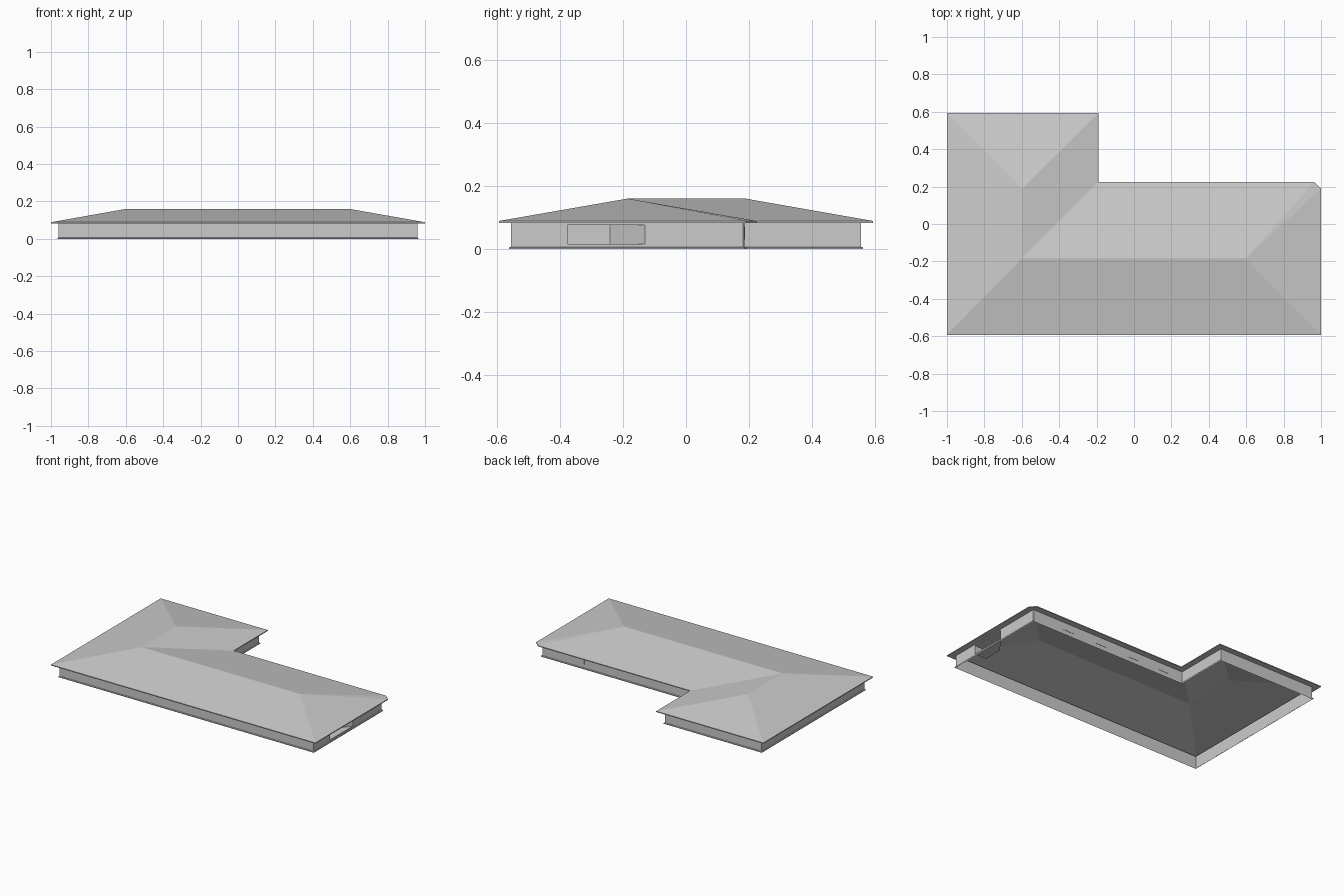
import bpy

if "Cube" in bpy.data.objects:
    bpy.data.objects.remove(bpy.data.objects["Cube"])

EAVE, FASCIA, RIDGE = 0.089, 0.083, 0.16


def make(name, verts, faces):
    mesh = bpy.data.meshes.new(name)
    mesh.from_pydata(verts, [], faces)
    mesh.update()
    ob = bpy.data.objects.new(name, mesh)
    bpy.context.collection.objects.link(ob)
    return ob


def at(path, z):
    return [(x, y, z) for x, y in path]


def strips(name, loops, closed=True):
    """Join successive 3D loops of equal length with quads."""
    n = len(loops[0])
    faces = []
    for k in range(len(loops) - 1):
        for i in range(n if closed else n - 1):
            j = (i + 1) % n
            faces.append((k * n + i, k * n + j, (k + 1) * n + j, (k + 1) * n + i))
    return make(name, [v for l in loops for v in l], faces)


def box(name, lo, hi):
    path = [(lo[0], lo[1]), (hi[0], lo[1]), (hi[0], hi[1]), (lo[0], hi[1])]
    ob = strips(name, [at(path, lo[2]), at(path, hi[2])])
    verts = [v.co[:] for v in ob.data.vertices]
    faces = [p.vertices[:] for p in ob.data.polygons] + [(3, 2, 1, 0), (4, 5, 6, 7)]
    ob.data.clear_geometry()
    ob.data.from_pydata(verts, [], faces)
    return ob


def footprint(d):
    """L-shaped wall outline pushed outward by d."""
    return [(-.96 - d, -.555 - d), (.96 + d, -.555 - d), (.96 + d, .18 + d),
            (.955 + d, .185 + d), (-.23 + d, .185 + d), (-.23 + d, .555 + d),
            (-.96 - d, .555 + d)]


# Hipped roof over the L plan, with one clipped eave corner
eave = [(-1, -.593), (1, -.593), (1, .19), (.963, .225),
        (-.19, .225), (-.19, .593), (-1, .593)]
ridge = [(-.6, .188), (-.6, -.185), (.597, -.185)]
make("hipped_roof", at(eave, EAVE) + at(ridge, RIDGE),
     [(0, 1, 9, 8), (1, 2, 9), (2, 3, 9), (3, 4, 8, 9),
      (4, 5, 7, 8), (5, 6, 7), (6, 0, 8, 7)])

# Fascia and soffit under the overhang
strips("fascia_and_soffit", [at(footprint(0), FASCIA), at(eave, FASCIA), at(eave, EAVE)])

# Outer walls, running from the right front corner round to the right back one
walls = footprint(0)
run = walls[2:] + walls[:2]
strips("outer_walls", [at(run, 0), at(run, FASCIA)], closed=False)

# Right wall, split around the entrance recess
Y0, Y1, Z0, Z1 = -.375, -.13, .016, .076
ys, zs = [-.555, Y0, Y1, .18], [0, Z0, Z1, FASCIA]
grid = [(.96, y, z) for z in zs for y in ys]
make("right_wall", grid,
     [(r * 4 + c, r * 4 + c + 1, r * 4 + c + 5, r * 4 + c + 4)
      for r in range(3) for c in range(3) if (r, c) != (1, 1)])

# Entrance recess with splayed side, floor and ceiling
alcove = [(.96, Y0), (.87, Y0), (.87, -.24), (.96, Y1)]
strips("entrance_recess", [at(alcove, Z0), at(alcove, Z1)], closed=False)
make("recess_floor", at(alcove, Z0), [(3, 2, 1, 0)])
make("recess_ceiling", at(alcove, Z1), [(0, 1, 2, 3)])
box("entrance_door", (.868, -.27, .02), (.874, -.242, .07))

# Plinth around the base
strips("base_plinth", [at(footprint(.006), 0), at(footprint(.006), .005),
                       at(footprint(0), .007)])

# Shallow window panels along the back of the main wing
for i, x in enumerate((.68, .42, .16, -.08)):
    box(f"back_window_{i + 1}", (x - .04, .184, .03), (x + .04, .187, .07))
